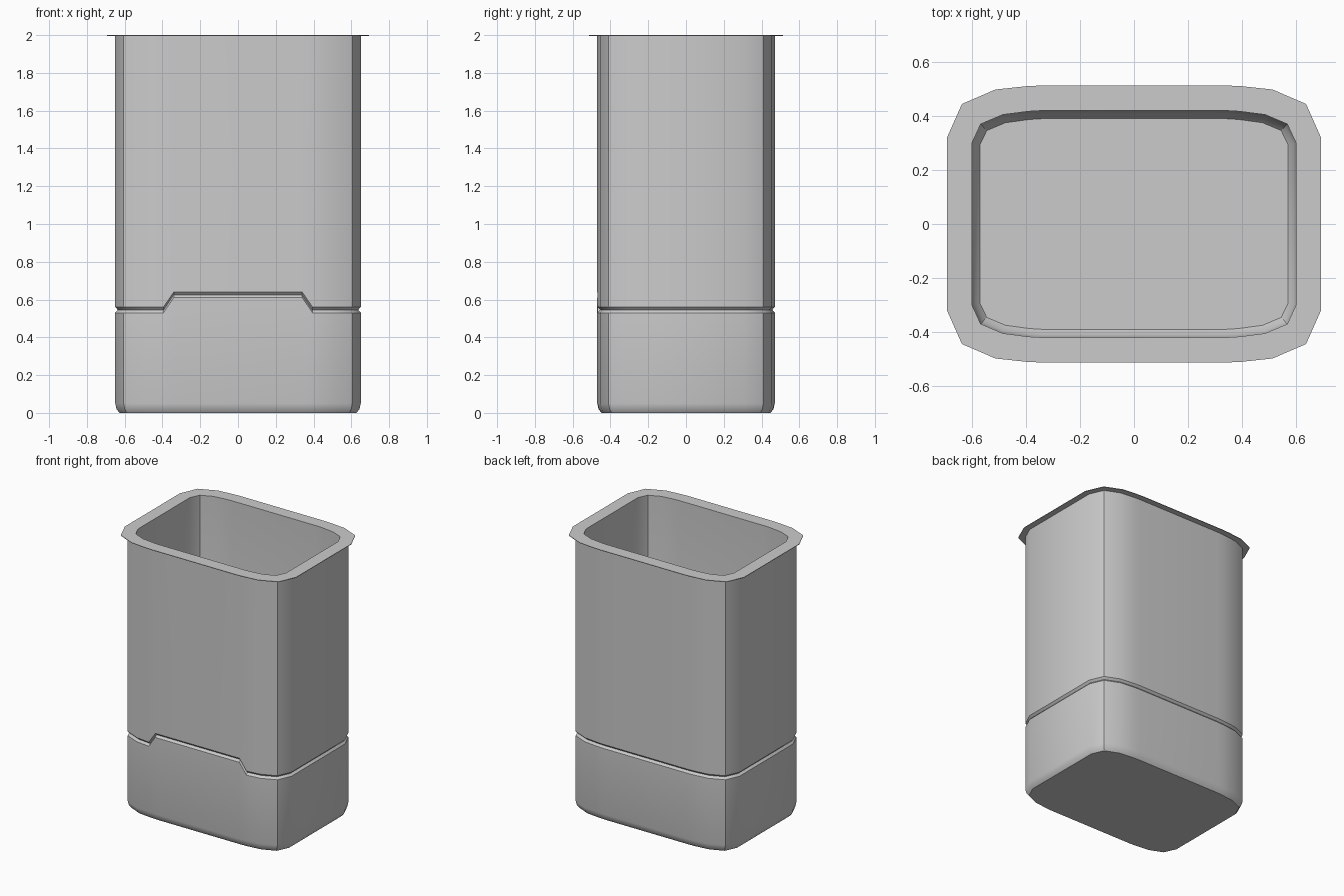
import bpy
import bmesh
import math

cube = bpy.data.objects.get("Cube")
if cube:
    bpy.data.objects.remove(cube, do_unlink=True)

grey = bpy.data.materials.new("plain grey")
grey.use_nodes = True
colour = (0.6, 0.6, 0.6, 1)
grey.diffuse_color = colour
grey.node_tree.nodes["Principled BSDF"].inputs["Base Color"].default_value = colour

# One corner of the body outline, with the direction each point moves when offset
CORNER = [((0.65, 0.31), (1, 0.2)), ((0.605, 0.41), (0.75, 0.8)),
          ((0.50, 0.455), (0.3, 1)), ((0.395, 0.467), (0.1, 1)),
          ((0.34, 0.47), (0, 1))]
STEP = 0.08  # rise of the groove across the front


def outline(offset):
    """Counter-clockwise outline, grown or shrunk by offset."""
    quarter = [(p[0] + d[0] * offset, p[1] + d[1] * offset) for p, d in CORNER]
    half = quarter + [(-x, y) for x, y in reversed(quarter)]
    return half + [(-x, -y) for x, y in half]


def loft(name, rings, cap_first=False, cap_last=False):
    """Skin rings of (offset, height, follows the front step)."""
    bm = bmesh.new()
    loops = []
    for offset, z, stepped in rings:
        loops.append([bm.verts.new((x, y, z + (STEP if stepped and y < 0 and abs(x) < 0.37 else 0)))
                      for x, y in outline(offset)])
    for low, high in zip(loops, loops[1:]):
        n = len(low)
        for i in range(n):
            j = (i + 1) % n
            bm.faces.new((low[i], low[j], high[j], high[i]))
    if cap_first:
        bm.faces.new(loops[0][::-1])
    if cap_last:
        bm.faces.new(loops[-1])
    mesh = bpy.data.meshes.new(name)
    bm.to_mesh(mesh)
    bm.free()
    mesh.materials.append(grey)
    obj = bpy.data.objects.new(name, mesh)
    bpy.context.collection.objects.link(obj)
    bpy.ops.object.select_all(action='DESELECT')
    obj.select_set(True)
    bpy.context.view_layer.objects.active = obj
    bpy.ops.object.shade_smooth_by_angle(angle=math.radians(32))
    return obj


WALL, LIP, RIM_Z = -0.05, 0.043, 1.996

# Outer shell: bevelled foot, straight sides and the stepped V groove
loft("outer_shell", [(-0.022, 0, False), (-0.007, 0.02, False), (0, 0.05, False),
                     (0, 0.53, True), (-0.014, 0.545, True), (0, 0.56, True),
                     (0, RIM_Z, False)], cap_first=True)

# Thin flat flange around the mouth
loft("rim_flange", [(0, RIM_Z, False), (LIP, RIM_Z, False),
                    (LIP, 2, False), (WALL, 2, False)])

# Hollow inside with a bevelled floor
loft("inner_liner", [(WALL, 2, False), (WALL, 0.11, False),
                     (-0.06, 0.075, False), (-0.08, 0.05, False)], cap_last=True)
